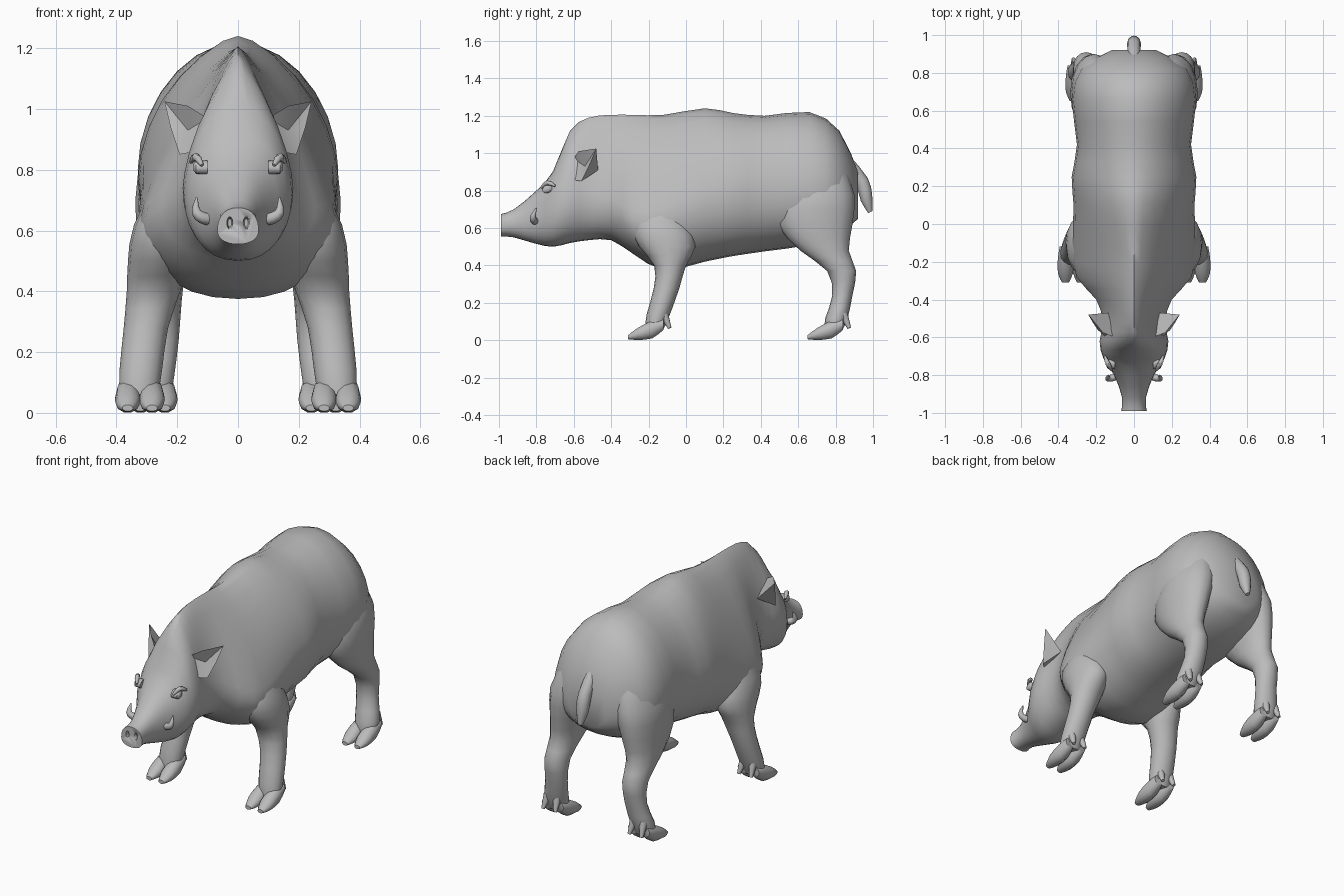
import bpy, bmesh, math
from mathutils import Vector

if "Cube" in bpy.data.objects:
    bpy.data.objects.remove(bpy.data.objects["Cube"])

hide = bpy.data.materials.new("grey_hide")
hide.diffuse_color = (0.5, 0.5, 0.5, 1)
hide.use_nodes = True
hide.node_tree.nodes["Principled BSDF"].inputs["Base Color"].default_value = hide.diffuse_color


def finish(name, bm, mirror=False, angle=50):
    bmesh.ops.recalc_face_normals(bm, faces=bm.faces)
    me = bpy.data.meshes.new(name)
    bm.to_mesh(me)
    bm.free()
    me.materials.append(hide)
    ob = bpy.data.objects.new(name, me)
    bpy.context.collection.objects.link(ob)
    bpy.ops.object.select_all(action='DESELECT')
    ob.select_set(True)
    bpy.context.view_layer.objects.active = ob
    bpy.ops.object.shade_smooth_by_angle(angle=math.radians(angle))
    if mirror:
        ob.modifiers.new("Mirror", 'MIRROR')
    return ob


def smooth(rows, steps=2):
    """Catmull-Rom blend between rows of station values."""
    out, last = [], len(rows) - 1
    for i in range(last):
        quad = list(zip(rows[max(i - 1, 0)], rows[i], rows[i + 1], rows[min(i + 2, last)]))
        for k in range(steps):
            t = k / steps
            out.append([b + t / 2 * (c - a + t * (2 * a - 5 * b + 4 * c - d + t * (3 * (b - c) + d - a)))
                        for a, b, c, d in quad])
    return out + [list(rows[-1])]


def loft(bm, rings):
    """Skin a list of equal-length point rings and cap both ends."""
    rows = [[bm.verts.new(p) for p in r] for r in rings]
    n = len(rows[0])
    for a, b in zip(rows, rows[1:]):
        for i in range(n):
            bm.faces.new((a[i], a[(i + 1) % n], b[(i + 1) % n], b[i]))
    bm.faces.new(rows[0])
    bm.faces.new(rows[-1][::-1])


def oval(c, u, v, n=14):
    c, u, v = Vector(c), Vector(u), Vector(v)
    return [c + u * math.cos(2 * math.pi * i / n) + v * math.sin(2 * math.pi * i / n) for i in range(n)]


def tube(bm, pts, n=10):
    """Smooth tapered tube; each point is x, y, z, radius."""
    pts = smooth(pts, 3)
    ps = [Vector(p[:3]) for p in pts]
    rings = []
    for i, p in enumerate(ps):
        d = (ps[min(i + 1, len(ps) - 1)] - ps[max(i - 1, 0)]).normalized()
        side = d.cross(Vector((0, 1, 0))).normalized()
        rings.append(oval(p, side * pts[i][3], d.cross(side) * pts[i][3], n))
    loft(bm, rings)


def section(y, zb, zt, w, zw, pu, n=28):
    """Body cross-section; pu is the roundness above the widest height."""
    ring = []
    for i in range(n):
        a = 2 * math.pi * i / n
        c, s = math.cos(a), math.sin(a)
        p = pu if s >= 0 else 2.2
        h = zt - zw if s >= 0 else zw - zb
        ring.append((math.copysign(abs(c) ** (2 / p), c) * w, y,
                     zw + math.copysign(abs(s) ** (2 / p), s) * h))
    return ring


# Snout, head, neck and trunk: y, bottom, top, half width, widest height, roundness
BODY = [
    (-.99, .555, .675, .068, .60, 2.3), (-.92, .55, .70, .063, .62, 2.2),
    (-.80, .515, .80, .105, .65, 2.2), (-.71, .50, .905, .163, .69, 2.2),
    (-.62, .52, 1.12, .182, .74, 1.5), (-.52, .535, 1.19, .165, .75, 1.35),
    (-.40, .535, 1.205, .20, .72, 1.3), (-.28, .46, 1.205, .305, .64, 1.25),
    (-.12, .375, 1.205, .325, .64, 1.4), (.10, .42, 1.24, .32, .74, 1.6),
    (.25, .45, 1.215, .33, .77, 1.75), (.42, .475, 1.20, .302, .79, 1.9),
    (.66, .51, 1.22, .33, .80, 1.9), (.82, .57, 1.12, .285, .78, 2.0),
    (.92, .65, .90, .12, .77, 2.0)]
bm = bmesh.new()
loft(bm, [section(*s) for s in smooth(BODY)])
body = finish("body", bm)

# Nostrils hollowed out of the snout disc
bm = bmesh.new()
for sx in (-1, 1):
    loft(bm, [oval((sx * .027, y, .625), (.013 * k, 0, 0), (0, 0, .027 * k), 10)
              for y, k in ((-1.02, 1), (-.955, .5))])
cutter = finish("nostril_cutter", bm)
cutter.hide_render = True
cutter.hide_viewport = True
cut = body.modifiers.new("Nostrils", 'BOOLEAN')
cut.operation, cut.object = 'DIFFERENCE', cutter


def leg(name, rings, dy, cx):
    """Leg of stacked ovals (z, y front, y back, x inner, x outer) with a cloven foot."""
    bm = bmesh.new()
    loft(bm, [oval(((a + b) / 2, (f + k) / 2, z), ((b - a) / 2, 0, 0), (0, (k - f) / 2, 0), 16)
              for z, f, k, a, b in smooth(rings)])
    for s in (-1, 1):
        # Toe
        toe = smooth(((-.12, .085, .03, .03), (-.18, .058, .04, .05),
                      (-.26, .033, .04, .033), (-.31, .016, .018, .011)))
        loft(bm, [oval((cx + s * .04, y + dy, z), (rx, 0, 0), (0, 0, rz), 10) for y, z, rx, rz in toe])
        # Dewclaw
        tube(bm, [(cx + s * .03, dy - .12, .14, .025), (cx + s * .04, dy - .087, .065, .01)], 8)
    finish(name, bm, True)


leg("front_legs", [
    (.80, -.22, -.04, .10, .25), (.62, -.29, .02, .15, .342), (.50, -.25, .05, .165, .362),
    (.40, -.17, .00, .19, .366), (.28, -.172, -.035, .23, .376),
    (.14, -.21, -.085, .25, .39), (.06, -.22, -.12, .262, .39)], 0, .323)
leg("hind_legs", [
    (.95, .62, .84, .08, .25), (.78, .51, .90, .085, .33), (.62, .49, .89, .13, .335),
    (.48, .61, .87, .17, .328), (.37, .755, .91, .185, .322), (.24, .782, .89, .195, .322),
    (.12, .745, .865, .21, .35), (.06, .74, .84, .22, .345)], .96, .281)

# Ears: cupped triangular flaps
bm = bmesh.new()
rim = [bm.verts.new(p) for p in ((.10, -.60, .97), (.165, -.575, 1.01), (.242, -.48, 1.025),
                                 (.222, -.515, .94), (.192, -.56, .85), (.14, -.61, .86))]
cup, back = bm.verts.new((.165, -.54, .93)), bm.verts.new((.135, -.47, .91))
for a, b in zip(rim, rim[1:] + rim[:1]):
    bm.faces.new((a, b, cup))
    bm.faces.new((b, a, back))
finish("ears", bm, True, 40)

# Tusks curling out of the mouth corners
bm = bmesh.new()
tube(bm, [(.075, -.79, .645, .02), (.105, -.81, .638, .02), (.137, -.818, .66, .016),
          (.136, -.80, .708, .003)])
finish("tusks", bm, True)

# Eyes with a heavy brow
bm = bmesh.new()
loft(bm, [oval((x, -.742, .808), (0, .026 * k, .012 * k), (0, -.01 * k, .02 * k), 10)
          for x, k in ((.10, 1), (.138, .95), (.146, .5))])
tube(bm, [(.118, -.775, .815, .006), (.138, -.74, .842, .014), (.155, -.70, .825, .006)], 8)
finish("eyes", bm, True)

# Tail hanging against the rump
bm = bmesh.new()
loft(bm, [oval((0, y, z), (r, 0, 0), (0, r * .9, r * .45), 12) for y, z, r in
          smooth(((.86, .96, .03), (.94, .85, .036), (.965, .76, .034), (.985, .685, .012)))])
finish("tail", bm)
